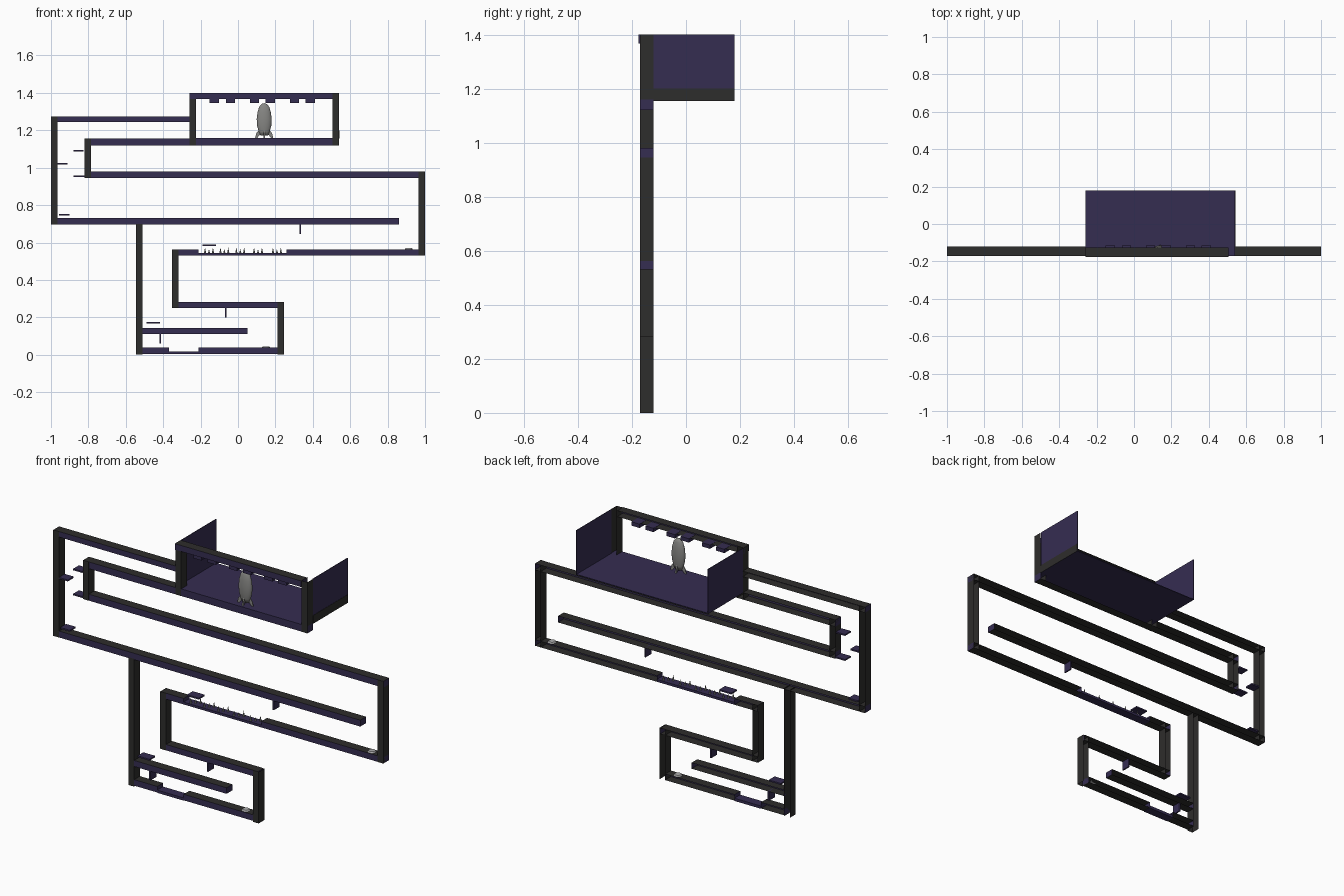
import bpy, bmesh, math
from mathutils import Matrix, Vector

if "Cube" in bpy.data.objects:
    bpy.data.objects.remove(bpy.data.objects["Cube"])


def mat(name, c):
    m = bpy.data.materials.new(name)
    m.diffuse_color = (*c, 1)
    m.use_nodes = True
    m.node_tree.nodes["Principled BSDF"].inputs["Base Color"].default_value = m.diffuse_color
    return m


PURPLE = mat("deep_purple", (0.036, 0.026, 0.083))
DARK = mat("charcoal", (0.027, 0.026, 0.025))
GREY = mat("mid_grey", (0.24, 0.24, 0.23))
LIGHT = mat("light_grey", (0.42, 0.42, 0.42))
Y0, Y1 = -0.17, -0.12


def finish(bm, name, *mats):
    me = bpy.data.meshes.new(name)
    bm.to_mesh(me)
    bm.free()
    for m in mats:
        me.materials.append(m)
    ob = bpy.data.objects.new(name, me)
    bpy.context.collection.objects.link(ob)
    return ob


def add_box(bm, x0, x1, y0, y1, z0, z1):
    mx = Matrix.Translation(((x0 + x1) / 2, (y0 + y1) / 2, (z0 + z1) / 2)) \
        @ Matrix.Diagonal((x1 - x0, y1 - y0, z1 - z0, 1))
    bmesh.ops.create_cube(bm, size=1, matrix=mx)


def box(name, m, *dims):
    bm = bmesh.new()
    add_box(bm, *dims)
    return finish(bm, name, m)


def channel(name, x0, x1, z0, z1, upright=False, dy=0.0):
    """Wall strip open at the back; level strips have a purple face and ends."""
    bm = bmesh.new()
    add_box(bm, x0, x1, Y0 + dy, Y1 + dy, z0, z1)
    bm.normal_update()
    drop = [f for f in bm.faces if f.normal.y > 0.5 or (upright and abs(f.normal.z) > 0.5)]
    bmesh.ops.delete(bm, geom=drop, context='FACES_ONLY')
    for f in bm.faces:
        f.material_index = 1 if upright or abs(f.normal.z) > 0.5 else 0
    return finish(bm, name, PURPLE, DARK)


# level floors and ceilings
for i, (x0, x1, z0, z1) in enumerate([
        (-1, -0.26, 1.245, 1.275), (-0.82, 0.54, 1.12, 1.157), (-0.82, 1, 0.945, 0.98),
        (-1, 0.86, 0.695, 0.73), (-0.35, -0.21, 0.53, 0.563), (0.26, 1, 0.53, 0.563),
        (-0.35, 0.24, 0.25, 0.282), (-0.51, 0.05, 0.11, 0.143),
        (-0.51, -0.37, 0.005, 0.038), (-0.21, 0.21, 0.005, 0.038)]):
    channel(f"level_beam_{i}", x0, x1, z0, z1)
channel("room_ceiling_beam", -0.26, 0.505, 1.367, 1.4, dy=-0.006)

# upright walls, a hair forward of the level strips
for i, (x, z0, z1) in enumerate([
        (-1, 0.695, 1.275), (-0.82, 0.945, 1.157), (-0.26, 1.12, 1.4), (0.505, 1.12, 1.4),
        (0.965, 0.53, 0.98), (-0.545, 0, 0.7), (-0.352, 0.25, 0.563), (0.21, 0, 0.282)]):
    channel(f"upright_wall_{i}", x, x + 0.035, z0, z1, True, -0.001)

# sunken pit floors
box("spike_pit_floor", PURPLE, -0.21, 0.26, Y0, Y1, 0.53, 0.543)
box("lower_pit_floor", PURPLE, -0.37, -0.21, Y0, Y1, 0.003, 0.018)

# thin ledges
for i, (x0, x1, z) in enumerate([
        (-0.965, -0.912, 1.02), (-0.88, -0.825, 1.09), (-0.88, -0.82, 0.953),
        (-0.958, -0.9, 0.748), (-0.19, -0.118, 0.585), (-0.49, -0.418, 0.17)]):
    box(f"ledge_{i}", PURPLE, x0, x1, Y0, Y1, z - 0.004, z + 0.004)

# hanging barriers
for i, (x, z1) in enumerate([(0.333, 0.695), (-0.066, 0.25), (-0.415, 0.11)]):
    box(f"hanging_barrier_{i}", PURPLE, x - 0.004, x + 0.004, Y0, Y1, z1 - 0.05, z1)

# blocks under the room ceiling
for i, x in enumerate([-0.127, -0.04, 0.088, 0.173, 0.302, 0.387]):
    box(f"ceiling_block_{i}", PURPLE, x - 0.025, x + 0.025, Y0, -0.115, 1.347, 1.368)

# room floor, side walls and outer skirting
box("room_floor", PURPLE, -0.26, 0.54, Y0, 0.18, 1.155, 1.159)
box("room_wall_left", PURPLE, -0.26, -0.257, Y1, 0.18, 1.155, 1.4)
box("room_wall_right", PURPLE, 0.537, 0.54, Y1, 0.18, 1.155, 1.4)
box("room_wall_skirting", DARK, 0.54, 0.5415, Y1, 0.18, 1.155, 1.2)

# spikes in the pit
bm = bmesh.new()
for cx in (-0.155, -0.073, 0.012, 0.107, 0.208):
    for k in (-1, 0, 1):
        h = 0.03 if k else 0.022
        bmesh.ops.create_cone(bm, cap_ends=True, segments=8, radius1=0.006, radius2=0, depth=h,
                              matrix=Matrix.Translation((cx + k * 0.021, -0.145 + k * 0.012,
                                                         0.543 + h / 2)))
finish(bm, "pit_spikes", GREY)

# floor buttons
for i, (x, z) in enumerate([(0.913, 0.563), (0.15, 0.038)]):
    bm = bmesh.new()
    bmesh.ops.create_cone(bm, cap_ends=True, segments=20, radius1=0.022, radius2=0.017,
                          depth=0.007, matrix=Matrix.Translation((x, -0.145, z + 0.0035)))
    finish(bm, f"floor_button_{i}", LIGHT)

# rocket hull: slim lathed profile flattened front to back
PROFILE = [(0, 1.172), (0.02, 1.172), (0.03, 1.195), (0.038, 1.225), (0.04, 1.26),
           (0.036, 1.295), (0.027, 1.325), (0.014, 1.341), (0, 1.345)]
RX, RY, FLAT = 0.14, -0.135, 0.5
bm = bmesh.new()
vs = [bm.verts.new((r, 0, z)) for r, z in PROFILE]
es = [bm.edges.new(p) for p in zip(vs, vs[1:])]
bmesh.ops.spin(bm, geom=vs + es, axis=(0, 0, 1), cent=(0, 0, 0), angle=math.tau, steps=24)
bmesh.ops.remove_doubles(bm, verts=bm.verts, dist=1e-4)
bmesh.ops.recalc_face_normals(bm, faces=bm.faces)
for v in bm.verts:
    v.co = Vector((RX + v.co.x, RY + v.co.y * FLAT, v.co.z))
for f in bm.faces:
    f.smooth = True
finish(bm, "rocket_hull", GREY)

# rocket fins
bm = bmesh.new()
for a in (0, 90, 180, 270):
    rot = Matrix.Translation((RX, RY, 0)) @ Matrix.Diagonal((1, FLAT, 1, 1)) \
        @ Matrix.Rotation(math.radians(a), 4, 'Z')
    rings = [[bm.verts.new(rot @ Vector((x, y, z))) for x, z in
              ((0.025, 1.205), (0.042, 1.185), (0.048, 1.16), (0.036, 1.16), (0.022, 1.178))]
             for y in (-0.004, 0.004)]
    bm.faces.new(rings[0])
    bm.faces.new(rings[1][::-1])
    for i in range(5):
        j = (i + 1) % 5
        bm.faces.new((rings[0][j], rings[0][i], rings[1][i], rings[1][j]))
bmesh.ops.recalc_face_normals(bm, faces=bm.faces)
finish(bm, "rocket_fins", GREY)
